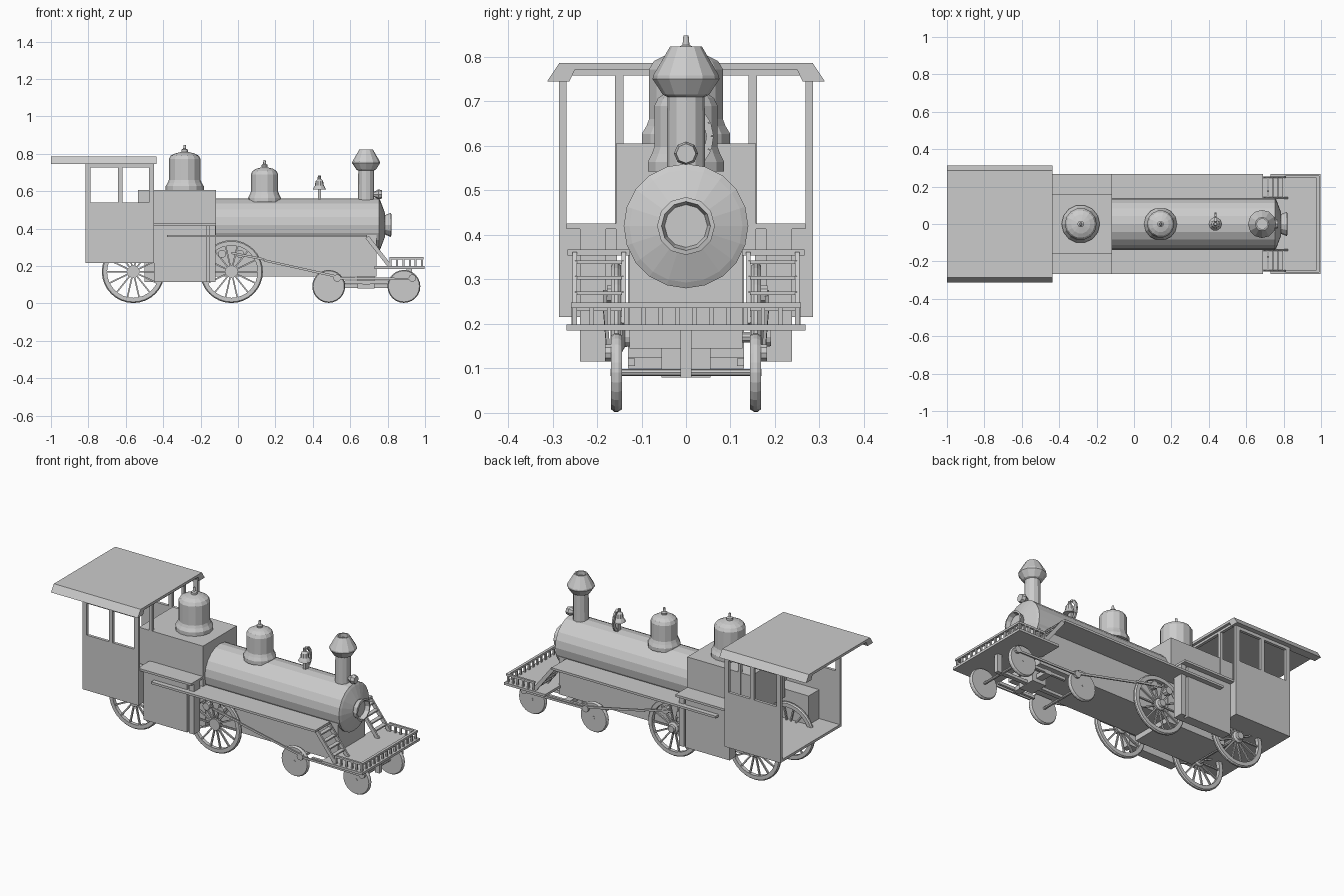
import bpy, bmesh, math
from mathutils import Vector, Matrix

if "Cube" in bpy.data.objects:
    bpy.data.objects.remove(bpy.data.objects["Cube"])

def finish(name, bm):
    bmesh.ops.recalc_face_normals(bm, faces=bm.faces)
    me = bpy.data.meshes.new(name)
    bm.to_mesh(me)
    bm.free()
    ob = bpy.data.objects.new(name, me)
    bpy.context.collection.objects.link(ob)
    return ob

def boxes(name, *specs, mirror=False):
    """Boxes as (x0, x1, y0, y1, z0, z1), optionally repeated on the -y side."""
    bm = bmesh.new()
    for s in specs:
        for sg in ((1, -1) if mirror else (1,)):
            x0, x1, y0, y1, z0, z1 = s
            m = Matrix.Translation(((x0+x1)/2, sg*(y0+y1)/2, (z0+z1)/2)) @ \
                Matrix.Diagonal((x1-x0, y1-y0, z1-z0, 1))
            bmesh.ops.create_cube(bm, size=1, matrix=m)
    return finish(name, bm)

def lathe(name, prof, n, loc, axis='Z', closed=False):
    """Revolve (radius, height) points about an axis; flat end caps."""
    bm = bmesh.new()
    rings = []
    for r, h in prof:
        rings.append([bm.verts.new((r*math.cos(2*math.pi*i/n), r*math.sin(2*math.pi*i/n), h)) for i in range(n)])
    pairs = list(zip(rings, rings[1:])) + ([(rings[-1], rings[0])] if closed else [])
    for a, b in pairs:
        for i in range(n):
            j = (i+1) % n
            bm.faces.new((a[i], a[j], b[j], b[i]))
    if not closed:
        bm.faces.new(rings[0])
        bm.faces.new(rings[-1])
    rot = {'Z': Matrix(), 'X': Matrix.Rotation(math.pi/2, 4, 'Y'), 'Y': Matrix.Rotation(-math.pi/2, 4, 'X')}[axis]
    bm.transform(Matrix.Translation(loc) @ rot)
    return finish(name, bm)

def bars(name, segs, w, d, mirror=False):
    """Square-section bars between point pairs (w across, d along y)."""
    bm = bmesh.new()
    for p, q in segs:
        for sg in ((1, -1) if mirror else (1,)):
            a, b = Vector((p[0], sg*p[1], p[2])), Vector((q[0], sg*q[1], q[2]))
            t = (b-a).normalized()
            side = Vector((0, 1, 0)) if abs(t.y) < .9 else Vector((1, 0, 0))
            u = t.cross(side).normalized()
            v = t.cross(u).normalized()
            m = Matrix((u*w, v*d, b-a)).transposed().to_4x4()
            bmesh.ops.create_cube(bm, size=1, matrix=Matrix.Translation((a+b)/2) @ m)
    return finish(name, bm)

def extrude_x(name, pts, x0, x1):
    bm = bmesh.new()
    f = bm.faces.new([bm.verts.new((x0, y, z)) for y, z in pts])
    r = bmesh.ops.extrude_face_region(bm, geom=[f])
    bmesh.ops.translate(bm, vec=(x1-x0, 0, 0), verts=[g for g in r['geom'] if isinstance(g, bmesh.types.BMVert)])
    return finish(name, bm)

# Cab
extrude_x("cab_roof", [(-.285, .786), (.285, .786), (.312, .745), (.262, .745), (.25, .771),
                       (-.25, .771), (-.262, .745), (-.312, .745)], -1, -.435)
boxes("cab_sides", (-.815, -.45, .268, .285, .215, .54), (-.815, -.45, .268, .285, .727, .75),
      (-.815, -.788, .268, .285, .54, .727), (-.642, -.618, .268, .285, .54, .727),
      (-.477, -.45, .268, .285, .54, .727), mirror=True)
boxes("cab_floor", (-.815, -.45, -.268, .268, .215, .23))
boxes("cab_front", (-.467, -.45, .155, .268, .215, .425), (-.467, -.45, .14, .16, .425, .772),
      (-.467, -.45, 0, .268, .758, .772), mirror=True)
boxes("cab_seat", (-.68, -.467, .17, .268, .23, .4), mirror=True)

# Firebox, its side casings and the steps beside it
boxes("firebox", (-.535, -.118, -.157, .157, .36, .605), (-.5, -.12, -.13, .13, .115, .36))
boxes("side_casing", (-.45, -.165, .18, .238, .115, .413), (-.165, -.152, .18, .215, .115, .413),
      (-.152, -.12, .18, .238, .115, .413), mirror=True)
boxes("upper_running_board", (-.46, -.118, .15, .268, .413, .426), mirror=True)
boxes("lower_running_board", (-.38, .69, .11, .266, .354, .367), mirror=True)
boxes("under_frame", (-.12, .74, -.127, .127, .145, .4))

# Boiler with dished smokebox door and front lamp
lathe("boiler", [(.14, -.12), (.14, .755), (.127, .762), (.06, .787)], 20, (0, 0, .42), 'X')
lathe("front_ring", [(.05, .78), (.065, .818), (.055, .82), (.048, .795)], 12, (0, 0, .42), 'X')
lathe("small_lamp", [(.014, .725), (.02, .74), (.027, .75), (.022, .77)], 8, (0, 0, .583), 'X')

# Domes
def dome(name, x, z0, r, h, base):
    prof = [(base, z0), (base, z0+.022), (r+.006, z0+.04), (r, z0+.055), (r, z0+h-.03),
            (r*.88, z0+h-.012), (r*.6, z0+h), (r*.2, z0+h+.008), (.017, z0+h+.02),
            (.008, z0+h+.025), (.006, z0+h+.046)]
    lathe(name, prof, 14, (x, 0, 0))
dome("rear_dome", -.285, .605, .085, .197, .102)
dome("middle_dome", .142, .542, .073, .178, .088)

# Chimney
lathe("chimney", [(.043, .53), (.042, .71), (.052, .715), (.075, .75), (.074, .758), (.036, .823),
                  (.028, .823), (.028, .8)], 12, (.685, 0, 0))

# Bell with curved bracket
lathe("bell", [(.036, .608), (.032, .617), (.024, .63), (.02, .655), (.01, .665), (.008, .682)], 10, (.435, 0, 0))
arc = [(.435, .012+.042*math.cos(a), .62+.06*math.sin(a)) for a in [math.radians(-85+i*29) for i in range(7)]]
bars("bell_bracket", list(zip(arc, arc[1:])), .01, .016)
boxes("bell_post", (.427, .443, -.004, .022, .545, .61))

# Spoked driving wheels, axles and counterweights
for k, x in (("rear", -.56), ("front", -.035)):
    for s, side in ((1, "left"), (-1, "right")):
        c = (x, s*.157, .17)
        lathe(f"{k}_driver_rim_{side}", [(.14, -.011), (.162, -.011), (.168, -.004), (.168, .004), (.162, .011), (.14, .011)],
              32, c, 'Y', True)
        lathe(f"{k}_driver_hub_{side}", [(.034, -.013), (.034, .013), (.022, .02), (.02, .034)], 12, c, 'Y')
        bars(f"{k}_driver_spokes_{side}", [((x+.03*math.cos(a), c[1], .17+.03*math.sin(a)),
             (x+.143*math.cos(a), c[1], .17+.143*math.sin(a))) for a in [2*math.pi*i/14 for i in range(14)]], .008, .01)
    lathe(f"{k}_driver_axle", [(.012, -.15), (.012, .15)], 10, (x, 0, .17), 'Y')
for s, side in ((1, "left"), (-1, "right")):
    for i, dx in enumerate((-.05, .045)):
        lathe(f"crank_boss_{i}_{side}", [(.022, -.012), (.022, .018)], 10, (-.035+dx, s*.165, .265), 'Y')

# Side rods
bars("main_rod", [((-.035, .182, .27), (.14, .182, .235)), ((.14, .182, .23), (.53, .175, .143)),
                  ((.53, .175, .135), (.925, .175, .13))], .012, .008, True)

# Leading truck
for k, x in (("second", .485), ("first", .887)):
    for s, side in ((1, "left"), (-1, "right")):
        lathe(f"{k}_truck_wheel_{side}", [(.078, -.012), (.083, -.012), (.088, -.004), (.088, .004), (.083, .012), (.078, .012)],
              24, (x, s*.156, .091), 'Y')
        lathe(f"{k}_rod_pin_{side}", [(.02, -.012), (.02, .012)], 10, (x+.045, s*.17, .135), 'Y')
    lathe(f"{k}_truck_axle", [(.008, -.17), (.008, .17)], 8, (x, 0, .091), 'Y')
boxes("truck_frame", (.64, .73, -.055, .055, .08, .15), (.49, .885, -.012, .012, .083, .1),
      (.9, .93, -.012, .012, .08, .187), (.57, .81, -.13, -.115, .105, .122), (.57, .81, .115, .13, .105, .122),
      (.665, .705, -.13, .13, .1, .125))

# Front platform with railing
boxes("front_platform", (.73, .998, -.268, .268, .185, .199))
posts = [(.978, .988, y-.005, y+.005, .199, .237) for y in [-.25+.5*i/13 for i in range(14)]]
boxes("front_railing", (.976, .992, -.257, .257, .236, .248), *posts)
boxes("side_railing", (.81, .99, .246, .258, .236, .248),
      *[(x-.005, x+.005, .247, .257, .199, .237) for x in (.815, .85, .885, .92, .95)], mirror=True)

# Ladders from platform to running board
bars("ladder_rails", [((.69, y, .355), (.815, y, .195)) for y in (.14, .25)], .022, .01, True)
boxes("ladder_rungs", *[(.69+.125*t-.012, .69+.125*t+.012, .14, .25, .355-.16*t-.004, .355-.16*t+.004)
                        for t in (.1, .32, .54, .76)], mirror=True)
